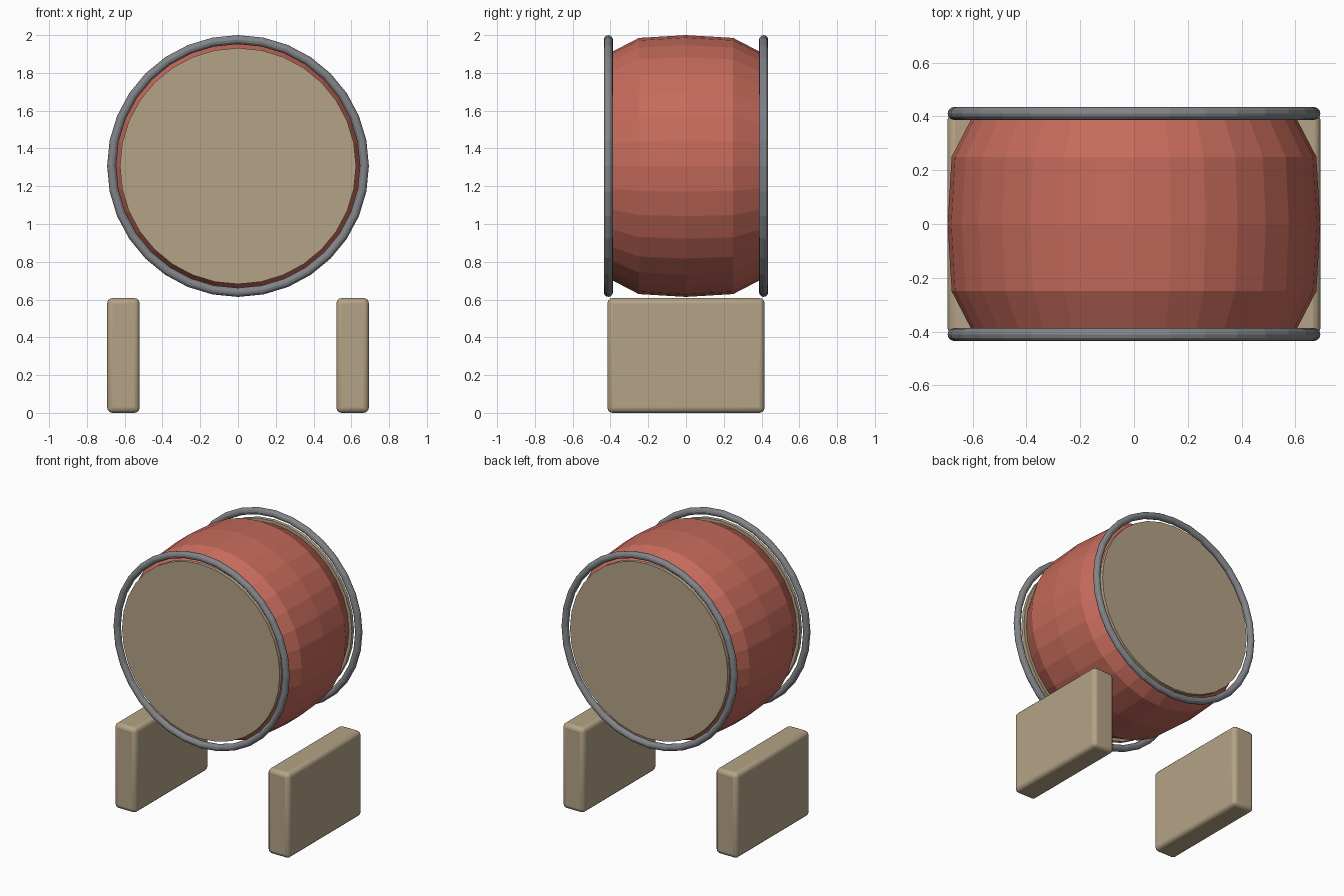
import bpy, bmesh, math

if "Cube" in bpy.data.objects:
    bpy.data.objects.remove(bpy.data.objects["Cube"])

AXIS_Z = 1.307   # height of the drum axis
SIDES = 32


def material(name, rgb):
    m = bpy.data.materials.new(name)
    m.diffuse_color = (*rgb, 1)
    m.use_nodes = True
    m.node_tree.nodes["Principled BSDF"].inputs["Base Color"].default_value = m.diffuse_color
    return m


red = material("red shell", (0.56, 0.145, 0.105))
tan = material("tan skin and wood", (0.46, 0.37, 0.24))
grey = material("grey metal", (0.225, 0.235, 0.25))


def lathe(name, profile, mat, closed=False):
    """Spin (y, radius) points around the drum axis."""
    bm = bmesh.new()
    rings = []
    for y, r in profile:
        angles = [2 * math.pi * i / SIDES for i in range(SIDES)]
        rings.append([bm.verts.new((r * math.sin(a), y, AXIS_Z + r * math.cos(a)))
                      for a in angles])
    pairs = list(zip(rings, rings[1:] + rings[:1])) if closed else list(zip(rings, rings[1:]))
    for a, b in pairs:
        for i in range(SIDES):
            j = (i + 1) % SIDES
            bm.faces.new((a[i], a[j], b[j], b[i]))
    if not closed:
        bm.faces.new(rings[0])
        bm.faces.new(rings[-1])
    bmesh.ops.recalc_face_normals(bm, faces=bm.faces)
    me = bpy.data.meshes.new(name)
    bm.to_mesh(me)
    bm.free()
    me.materials.append(mat)
    ob = bpy.data.objects.new(name, me)
    bpy.context.collection.objects.link(ob)
    return ob


def smooth(ob, degrees):
    bpy.ops.object.select_all(action='DESELECT')
    ob.select_set(True)
    bpy.context.view_layer.objects.active = ob
    bpy.ops.object.shade_smooth_by_angle(angle=math.radians(degrees))


# Bulging faceted shell
lathe("drum_shell", [(-0.41, 0.595), (-0.25, 0.678), (0, 0.693),
                     (0.25, 0.678), (0.41, 0.595)], red)

for side, s in (("front", -1), ("back", 1)):
    # Drum skin
    lathe(side + "_skin", [(s * 0.395, 0.625), (s * 0.42, 0.625)], tan)
    # Metal hoop
    tube = [2 * math.pi * k / 12 for k in range(12)]
    lathe(side + "_hoop", [(s * 0.411 + 0.024 * math.cos(t), 0.669 + 0.024 * math.sin(t))
                           for t in tube], grey, closed=True)

# Rounded side blocks
for side, s in (("left", -1), ("right", 1)):
    bpy.ops.mesh.primitive_cube_add(size=1, location=(s * 0.607, 0, 0.304))
    leg = bpy.context.object
    leg.name = side + "_leg"
    leg.scale = (0.172, 0.832, 0.608)
    bpy.ops.object.transform_apply(location=False, rotation=False, scale=True)
    leg.data.materials.append(tan)
    bevel = leg.modifiers.new("rounded edges", 'BEVEL')
    bevel.width = 0.028
    bevel.segments = 3
    smooth(leg, 35)
